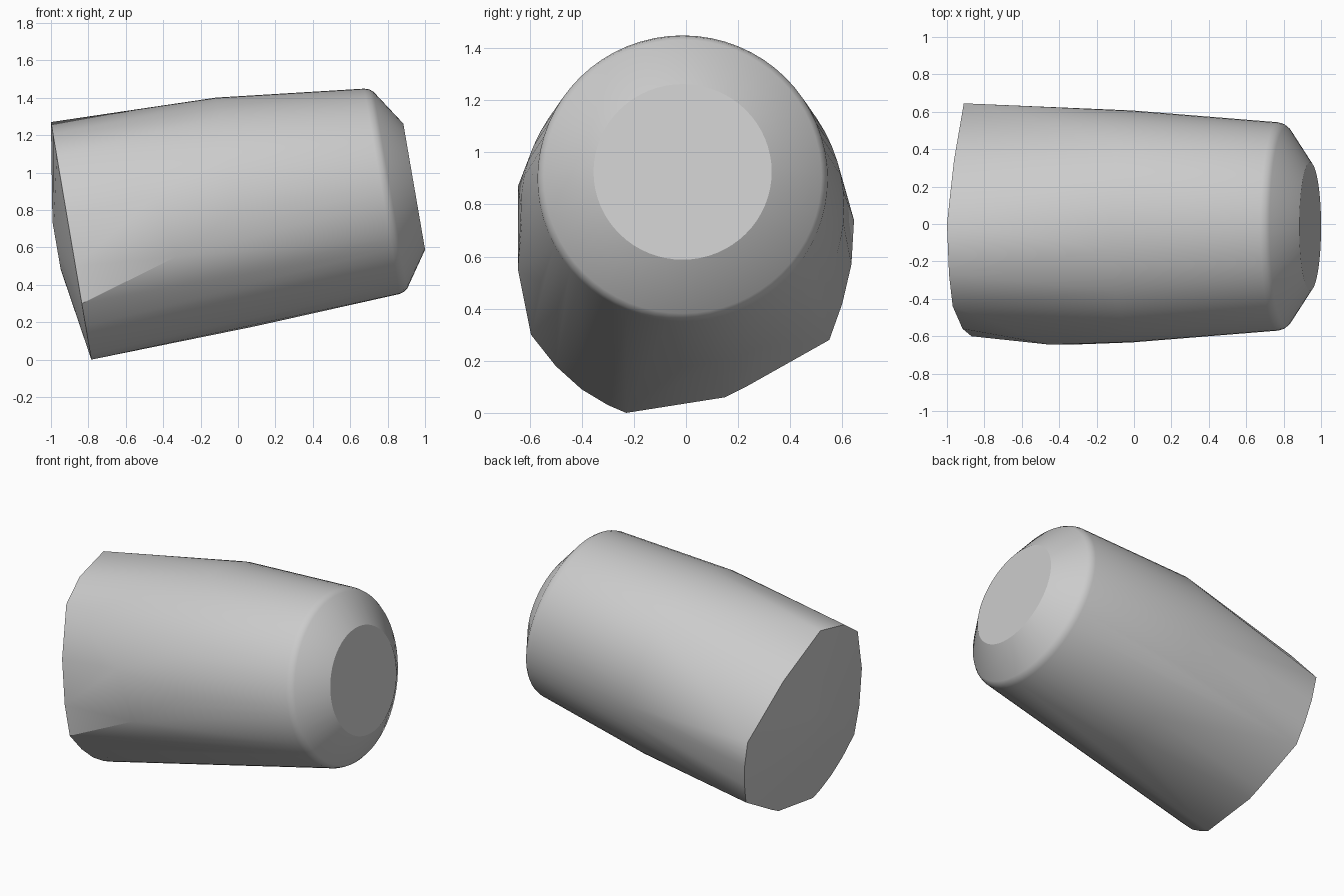
import bpy, bmesh, math
from mathutils import Vector

if "Cube" in bpy.data.objects:
    bpy.data.objects.remove(bpy.data.objects["Cube"], do_unlink=True)

# Tilted axis frame shared by every ring
TILT = math.radians(9.8)
SIDE = Vector((0, 1, 0))
UP = Vector((-math.sin(TILT), 0, math.cos(TILT)))


def ring(x, z, radius, count=64):
    """Circle of points around the tilted axis."""
    centre = Vector((x, -0.013, z))
    turns = (math.tau * i / count for i in range(count))
    return [centre + radius * (math.cos(a) * SIDE + math.sin(a) * UP) for a in turns]


# Uneven rim of the wide end, as (y, z) on a leaning plane
rim = [(0, 1.27), (-.27, 1.205), (-.44, 1.09), (-.56, .78), (-.6, .5), (-.595, .3),
       (-.5, .18), (-.4, .09), (-.3, .03), (-.23, 0), (.15, .06), (.23, .1),
       (.55, .28), (.6, .42), (.635, .57), (.645, .74), (.34, 1.05)]
points = [Vector((-1 + .17 * (1.27 - z), y, z)) for y, z in rim]

# Shallow bulge of the wide end, waist, rounded shoulder and flat nose
points += ring(-.97, .61, .13, 16)
points += ring(-.01, .79, .62)
points += ring(.77, .9, .557)
points += ring(.795, .904, .549)
points += ring(.815, .907, .533)
points += ring(.942, .925, .342)

# Corners of the flattened front side
points += [Vector((-.45, -.645, .87)), Vector((-.33, -.645, .55))]

# Skin the sections into one convex body
bm = bmesh.new()
for p in points:
    bm.verts.new(p)
hull = bmesh.ops.convex_hull(bm, input=bm.verts)
loose = {g for g in hull["geom_interior"] + hull["geom_unused"]
         if isinstance(g, bmesh.types.BMVert)}
bmesh.ops.delete(bm, geom=list(loose), context="VERTS")
bmesh.ops.dissolve_limit(bm, angle_limit=math.radians(.5), verts=bm.verts, edges=bm.edges)
bmesh.ops.recalc_face_normals(bm, faces=bm.faces)
mesh = bpy.data.meshes.new("tapered_body")
bm.to_mesh(mesh)
bm.free()
body = bpy.data.objects.new("tapered_body", mesh)
bpy.context.collection.objects.link(body)

# Plain grey
grey = bpy.data.materials.new("plain_grey")
grey.use_nodes = True
colour = (.6, .6, .6, 1)
grey.diffuse_color = colour
grey.node_tree.nodes["Principled BSDF"].inputs["Base Color"].default_value = colour
mesh.materials.append(grey)

# Soft sides with crisp rims
bpy.ops.object.select_all(action="DESELECT")
body.select_set(True)
bpy.context.view_layer.objects.active = body
bpy.ops.object.shade_smooth_by_angle(angle=math.radians(25))
